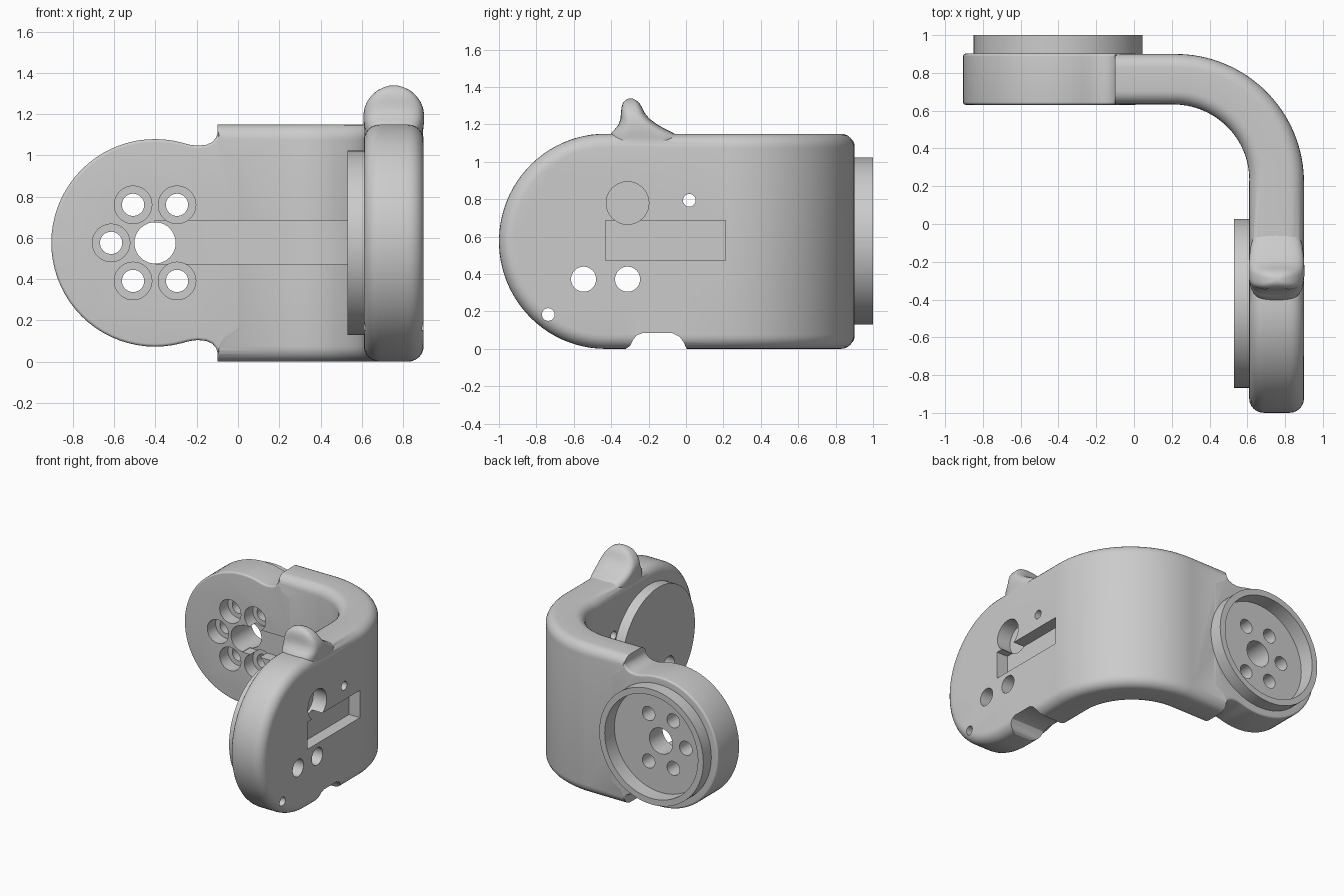
import bpy, bmesh
from math import sin, cos, pi, radians

if "Cube" in bpy.data.objects:
    bpy.data.objects.remove(bpy.data.objects["Cube"])

# Everything is laid out flat as (s = along the arm, z = up, d = depth from the
# outer face) and then wrapped round the 90 degree corner.
BEND_S, BEND_LEN, CX, R = 0.22, 0.864, 0.22, 0.68
ZC = 0.576
BACK_S, SIDE_S = -0.402, 1.734      # centres of the two joint discs


def wrap(s, z, d):
    k = min(max((s - BEND_S) / BEND_LEN, 0), 1)
    r = R - d * (0.267 + 0.023 * k) / 0.28
    if k <= 0:
        return (s, CX + r, z)
    if k >= 1:
        return (CX + r, CX - (s - BEND_S - BEND_LEN), z)
    return (CX + r * sin(k * pi / 2), CX + r * cos(k * pi / 2), z)


def finish(name, bm):
    bmesh.ops.recalc_face_normals(bm, faces=bm.faces[:])
    me = bpy.data.meshes.new(name)
    bm.to_mesh(me)
    bm.free()
    ob = bpy.data.objects.new(name, me)
    bpy.context.collection.objects.link(ob)
    return ob


def slab(name, pts, d0, d1, bevel=0.0, open_end=False, bend=False):
    """Extrude an (s, z) outline from depth d0 to d1, round its rims, wrap it."""
    bm = bmesh.new()
    a = [bm.verts.new((s, z, d0)) for s, z in pts]
    b = [bm.verts.new((s, z, d1)) for s, z in pts]
    caps = [bm.faces.new(a), bm.faces.new(b[::-1])]
    n = len(pts)
    for i in range(n):
        j = (i + 1) % n
        bm.faces.new((a[j], a[i], b[i], b[j]))
    bmesh.ops.recalc_face_normals(bm, faces=bm.faces[:])
    if bevel:
        s0 = pts[0][0]
        rim = [e for f in caps for e in f.edges
               if not (open_end and all(abs(v.co.x - s0) < 1e-5 for v in e.verts))]
        bmesh.ops.bevel(bm, geom=rim, offset=bevel, segments=6, profile=0.5,
                        affect='EDGES', clamp_overlap=False)
    if bend:
        for i in range(33):
            bmesh.ops.bisect_plane(bm, geom=bm.verts[:] + bm.edges[:] + bm.faces[:],
                                   plane_co=(BEND_S + BEND_LEN * i / 32, 0, 0),
                                   plane_no=(1, 0, 0))
    for v in bm.verts:
        v.co = wrap(*v.co)
    return finish(name, bm)


def circle(s, r, d0, d1, z=ZC, n=40, name="cutter"):
    pts = [(s + r * cos(2 * pi * i / n), z + r * sin(2 * pi * i / n)) for i in range(n)]
    return slab(name, pts, d0, d1)


def rect(s0, s1, d0, d1, z0, z1, bend=False):
    return slab("cutter", [(s0, z0), (s1, z0), (s1, z1), (s0, z1)], d0, d1, bend=bend)


# Bent bracket with the rounded side-arm end
arc = [(SIDE_S + 0.57 * cos(radians(a)), 0.575 + 0.575 * sin(radians(a)))
       for a in range(-90, 91, 4)]
bracket = slab("bracket", [(-0.1, 0)] + arc + [(-0.1, 1.15)], 0, 0.28,
               bevel=0.075, open_end=True, bend=True)


def combine(tool, op):
    m = bracket.modifiers.new("bool", 'BOOLEAN')
    m.operation, m.object, m.solver = op, tool, 'EXACT'
    bpy.context.view_layer.objects.active = bracket
    bpy.ops.object.modifier_apply(modifier=m.name)
    bpy.data.objects.remove(tool)


# Back joint disc with its curved neck
neck = [(-0.235, 0.476), (-0.195, 0.471), (-0.155, 0.475), (-0.125, 0.488),
        (-0.106, 0.51), (-0.097, 0.54), (-0.06, 0.47), (0.02, 0.42)]
ring = [(BACK_S + 0.503 * cos(radians(a)), ZC + 0.503 * sin(radians(a)))
        for a in range(75, 286, 5)]
outline = ([(s, ZC + z) for s, z in neck[::-1]] + ring
           + [(s, ZC - z) for s, z in neck])
combine(slab("back_disc", outline, -0.002, 0.282, bevel=0.015), 'UNION')

# Round flanges: behind the back disc and inside the side arm
combine(circle(BACK_S, 0.447, 0.1, -0.105, n=80, name="back_flange"), 'UNION')
combine(circle(SIDE_S - 0.01, 0.447, 0.15, 0.357, n=80, name="side_flange"), 'UNION')

# Thumb tab on top of the side arm: stacked rounded rings (z, y0, y1, half width)
rows = [(1.00, -.40, -.08, .135), (1.13, -.41, -.03, .143), (1.155, -.40, -.07, .146),
        (1.175, -.38, -.11, .147), (1.20, -.36, -.155, .147), (1.23, -.35, -.195, .142),
        (1.26, -.348, -.22, .13), (1.29, -.345, -.235, .108), (1.315, -.337, -.25, .08),
        (1.33, -.323, -.268, .048), (1.338, -.31, -.285, .022)]
bm = bmesh.new()
loops = []
for z, y0, y1, hx in rows:
    loop = []
    for i in range(40):
        c, s = cos(2 * pi * i / 40), sin(2 * pi * i / 40)
        px = hx * abs(c) ** 0.6 * (1 if c > 0 else -1)
        py = (y1 - y0) / 2 * abs(s) ** 0.6 * (1 if s > 0 else -1)
        loop.append(bm.verts.new((0.755 + px, (y0 + y1) / 2 + py, z)))
    loops.append(loop)
for p, q in zip(loops, loops[1:]):
    for i in range(40):
        j = (i + 1) % 40
        bm.faces.new((p[i], p[j], q[j], q[i]))
bm.faces.new(loops[0][::-1])
bm.faces.new(loops[-1])
combine(finish("tab", bm), 'UNION')

# Notch under the side arm
notch = [(.02, -.1), (.003, 0), (-.012, .035), (-.035, .065), (-.075, .085), (-.23, .085),
         (-.265, .072), (-.285, .045), (-.3, .015), (-.33, -.005), (-.34, -.1)]
cutters = [slab("cutter", [(1.304 - y, z) for y, z in notch], -0.1, 0.45)]

# Flange recesses and cable channels
cutters += [circle(BACK_S, 0.40, 0.02, -0.2, n=80),
            circle(SIDE_S - 0.01, 0.40, 0.24, 0.5, n=80),
            rect(BACK_S, 1.2, 0.19, 0.34, 0.473, 0.685, bend=True),
            rect(1.094, SIDE_S, -0.1, 0.09, 0.473, 0.685)]

# Centre holes, counterbored screw holes and small pin holes
for s, flip, pitch, hole, bore, b0, b1 in (
        (BACK_S, 1, 0.213, 0.054, 0.091, 0.175, 0.4),
        (SIDE_S, -1, 0.235, 0.067, 0.114, -0.1, 0.11)):
    cutters.append(circle(s, 0.1, -0.3, 0.6))
    for a in (60, 120, 180, 240, 300):
        u, z = s + flip * pitch * cos(radians(a)), ZC + pitch * sin(radians(a))
        cutters += [circle(u, bore, b0, b1, z), circle(u, hole, -0.3, 0.6, z)]
for a in (26, 128, 180, 232, 334):
    cutters.append(circle(SIDE_S - 0.498 * cos(radians(a)), 0.034, -0.2, 0.5,
                          ZC + 0.498 * sin(radians(a)), n=20))
for c in cutters:
    combine(c, 'DIFFERENCE')

# Smooth shading with crisp edges
bpy.ops.object.select_all(action='DESELECT')
bracket.select_set(True)
bpy.context.view_layer.objects.active = bracket
bpy.ops.object.shade_smooth_by_angle(angle=radians(32))
